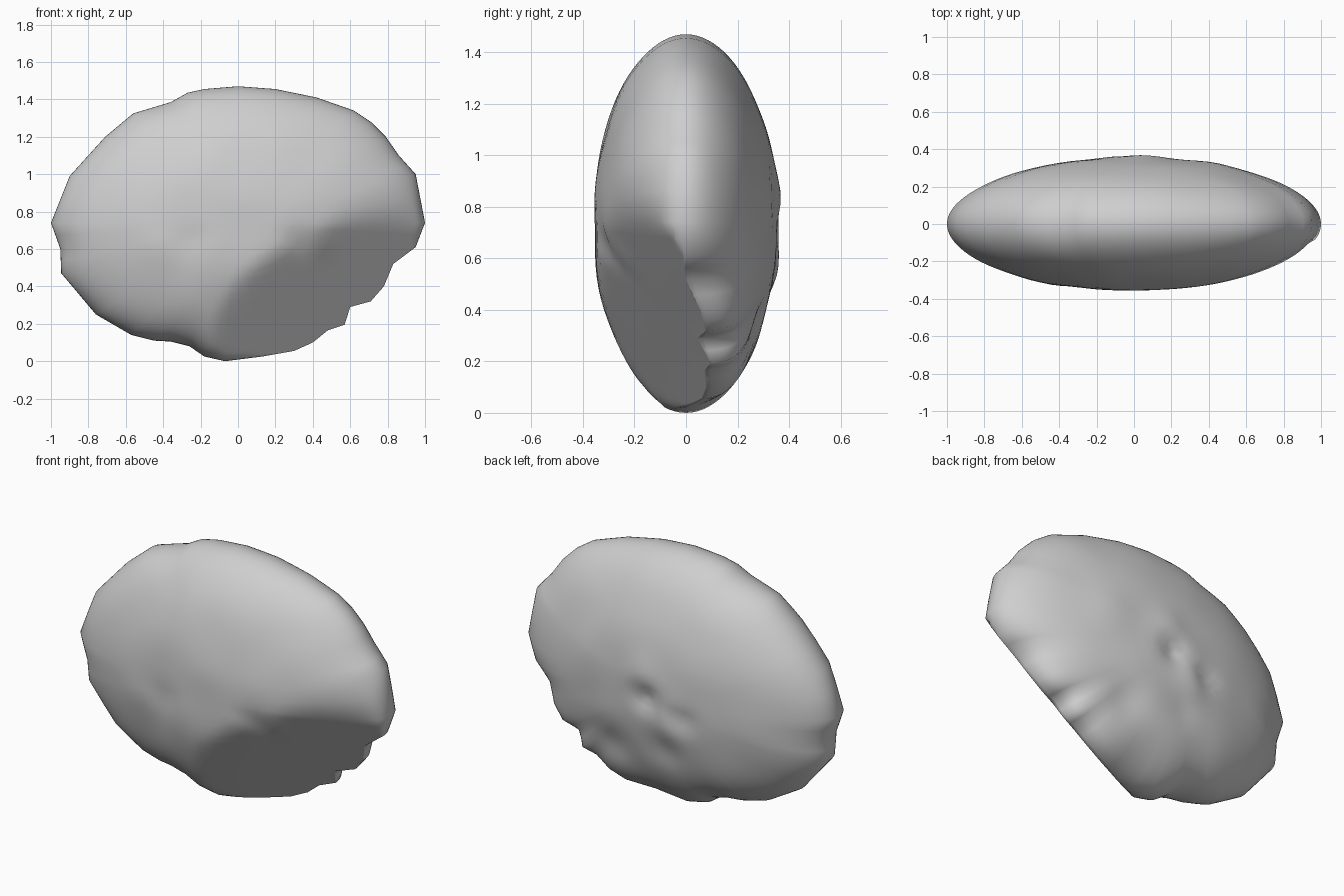
import bpy, bmesh, math
from mathutils import noise, Vector

if "Cube" in bpy.data.objects:
    bpy.data.objects.remove(bpy.data.objects["Cube"])

CZ, DEPTH, SLICES = 0.735, 0.36, 52

# front silhouette (x, z), counter-clockwise from the right tip
outline = [(1, .74), (.95, 1), (.86, 1.1), (.79, 1.2), (.71, 1.28), (.62, 1.34), (.42, 1.41),
           (.2, 1.455), (0, 1.47), (-.18, 1.455), (-.27, 1.435), (-.36, 1.385), (-.56, 1.325),
           (-.71, 1.2), (-.9, .99), (-1, .74), (-.95, .6), (-.945, .47), (-.76, .25), (-.57, .14),
           (-.45, .11), (-.36, .105), (-.26, .08), (-.18, .025), (-.07, 0), (.13, .025),
           (.3, .055), (.4, .1), (.48, .165), (.57, .195), (.6, .29), (.71, .32), (.78, .4),
           (.83, .52), (.95, .61)]
rim = []
for i, a in enumerate(outline):
    b = outline[(i + 1) % len(outline)]
    rim += [a, ((a[0] + b[0]) / 2, (a[1] + b[1]) / 2)]

# pits and bumps: x, z, radius, height, side (-1 front, 1 back)
marks = [(.02, .71, .075, -.04, 1), (.06, .84, .12, .015, 1), (-.22, .63, .07, -.02, 1),
         (-.12, .54, .09, .012, 1), (.28, .34, .12, -.03, 1), (-.08, .40, .10, -.015, 1),
         (.33, .65, .07, -.02, -1), (.42, .62, .06, .01, -1), (-.25, .65, .09, -.012, -1),
         (-.42, .60, .09, .008, -1)]


def facet(x, z):
    """Broken flat plane on the lower right of the front."""
    return -.545 + .477 * x - .683 * (z - CZ)


def place(x, z, t, side):
    """Surface point for a rim direction scaled by t; the jagged rim fades to an oval inside."""
    a = math.atan2((z - CZ) / .735, x)
    w = t ** 5
    px = t * (w * x + (1 - w) * .98 * math.cos(a))
    pz = CZ + t * (w * (z - CZ) + (1 - w) * .725 * math.sin(a))
    y = side * DEPTH * math.sqrt(max(0, 1 - t * t))
    fade = 1 - t ** 4
    y += side * .012 * fade * noise.noise(Vector((px * 3.5, side * 3, pz * 3.5)))
    if side < 0:
        # soft maximum of the oval and the broken plane
        f = facet(px, pz)
        y = (y + f + math.sqrt((y - f) ** 2 + .0004 * fade)) / 2
        y = max(y, f)
    y += max(0, facet(x, z)) * t ** 6 if side > 0 else 0
    for mx, mz, r, h, s in marks:
        if s == side:
            y += side * h * fade * math.exp(-((px - mx) ** 2 + (pz - mz) ** 2) / (r * r))
    return Vector((px, y, pz))


# rock body: rings from the front pole to the back pole
bm = bmesh.new()
rings = []
for k in range(1, SLICES):
    a = math.pi * k / SLICES
    side = -1 if k < SLICES / 2 else 1
    rings.append([bm.verts.new(place(x, z, math.sin(a), side)) for x, z in rim])
n = len(rim)
for r0, r1 in zip(rings, rings[1:]):
    for i in range(n):
        j = (i + 1) % n
        bm.faces.new((r0[i], r0[j], r1[j], r1[i]))
for ring, side in ((rings[0], -1), (rings[-1], 1)):
    pole = bm.verts.new(place(0, CZ, 0, side))
    for i in range(n):
        bm.faces.new((pole, ring[i], ring[(i + 1) % n]))
bmesh.ops.recalc_face_normals(bm, faces=bm.faces)
mesh = bpy.data.meshes.new("rock")
bm.to_mesh(mesh)
bm.free()
mesh.shade_smooth()

mat = bpy.data.materials.new("stone grey")
mat.diffuse_color = (.62, .62, .62, 1)
mat.use_nodes = True
mat.node_tree.nodes["Principled BSDF"].inputs["Base Color"].default_value = mat.diffuse_color
mesh.materials.append(mat)
rock = bpy.data.objects.new("rock", mesh)
bpy.context.collection.objects.link(rock)
